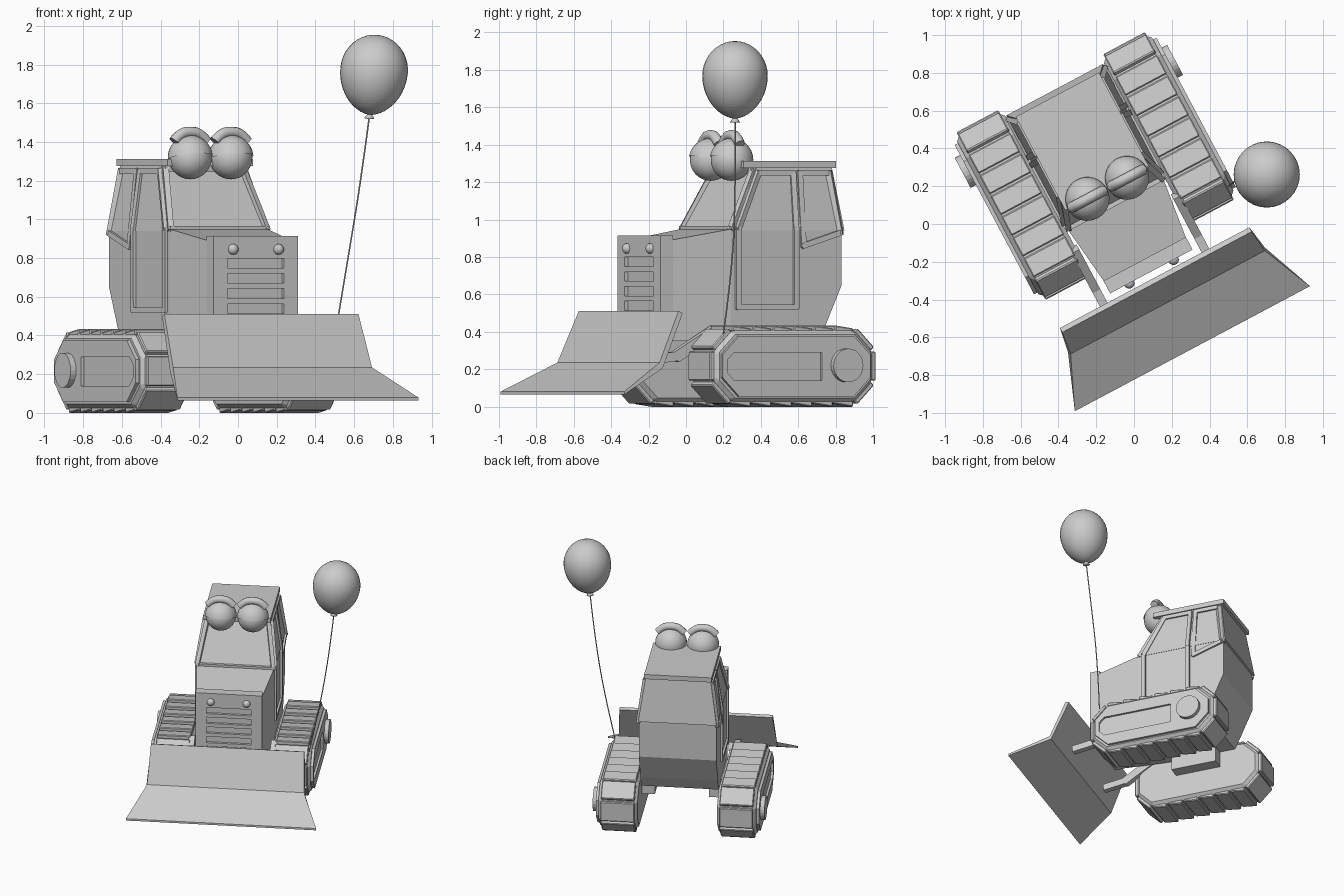
import bpy, bmesh, math
from mathutils import Matrix, Vector

if "Cube" in bpy.data.objects:
    bpy.data.objects.remove(bpy.data.objects["Cube"])

# whole machine is turned about z
FRAME = Matrix.Rotation(math.radians(28), 4, 'Z') @ Matrix.Translation((-0.037, 0, 0))
grey = bpy.data.materials.new("plain_grey")
grey.diffuse_color = (0.6, 0.6, 0.6, 1)
grey.use_nodes = True
grey.node_tree.nodes["Principled BSDF"].inputs["Base Color"].default_value = grey.diffuse_color


def finish(name, bm, frame=FRAME, smooth=False, bevel=0):
    bmesh.ops.recalc_face_normals(bm, faces=bm.faces)
    me = bpy.data.meshes.new(name)
    bm.to_mesh(me)
    bm.free()
    me.materials.append(grey)
    if smooth:
        me.shade_smooth()
    ob = bpy.data.objects.new(name, me)
    bpy.context.collection.objects.link(ob)
    ob.matrix_world = frame
    if bevel:
        b = ob.modifiers.new("bevel", 'BEVEL')
        b.width, b.segments = bevel, 1
    return ob


def loft(name, a, b, bevel=0):
    """Closed solid between two outlines with equal point counts."""
    bm = bmesh.new()
    va, vb = [bm.verts.new(p) for p in a], [bm.verts.new(p) for p in b]
    bm.faces.new(va)
    bm.faces.new(vb)
    n = len(a)
    for i in range(n):
        j = (i + 1) % n
        bm.faces.new((va[i], va[j], vb[j], vb[i]))
    return finish(name, bm, bevel=bevel)


def prism(name, pts, x0, x1, bevel=0):
    """Side profile (y, z) extruded across x."""
    return loft(name, [(x0, *p) for p in pts], [(x1, *p) for p in pts], bevel)


def box(name, x0, x1, y0, y1, z0, z1, bevel=0):
    return prism(name, [(y0, z0), (y1, z0), (y1, z1), (y0, z1)], x0, x1, bevel)


def beam(name, a, b, w, h):
    a, b = Vector(a), Vector(b)
    d = b - a
    bm = bmesh.new()
    bmesh.ops.create_cube(bm, size=1)
    m = Matrix.Translation((a + b) / 2) @ d.to_track_quat('Y', 'Z').to_matrix().to_4x4()
    bm.transform(m @ Matrix.Diagonal((w, d.length + w * 0.6, h, 1)))
    return finish(name, bm)


def window_frame(name, pts, w=0.03):
    for i, p in enumerate(pts):
        beam(name, p, pts[(i + 1) % len(pts)], w, w)


def ball(name, c, r, scale=(1, 1, 1), half=False, tilt=0):
    bm = bmesh.new()
    bmesh.ops.create_uvsphere(bm, u_segments=32, v_segments=16, radius=r)
    if half:
        bmesh.ops.bisect_plane(bm, geom=bm.verts[:] + bm.edges[:] + bm.faces[:], dist=1e-5,
                               plane_co=(0, 0, 0), plane_no=(0, 0, -1), clear_outer=True)
    bm.transform(Matrix.Translation(c) @ Matrix.Rotation(tilt, 4, 'X') @ Matrix.Diagonal((*scale, 1)))
    return finish(name, bm, smooth=True)


def tube(name, pts, r, frame=FRAME, res=2):
    cu = bpy.data.curves.new(name, 'CURVE')
    cu.dimensions, cu.bevel_depth, cu.bevel_resolution, cu.use_fill_caps = '3D', r, res, True
    sp = cu.splines.new('NURBS')
    sp.points.add(len(pts) - 1)
    for p, q in zip(sp.points, pts):
        p.co = (*q, 1)
    sp.order_u, sp.use_endpoint_u = 3, True
    cu.materials.append(grey)
    ob = bpy.data.objects.new(name, cu)
    bpy.context.collection.objects.link(ob)
    ob.matrix_world = frame


def octagon(y0, y1, z0, z1, c):
    return [(y0 + c, z0), (y1 - c, z0), (y1, z0 + c), (y1, z1 - c),
            (y1 - c, z1), (y0 + c, z1), (y0, z1 - c), (y0, z0 + c)]


# crawler tracks: belt, wedge pads, side plate with slot, hub
belt = octagon(-0.115, 0.85, 0.022, 0.41, 0.11)
for s in (-1, 1):
    prism("track_belt", belt, s * 0.295, s * 0.585, bevel=0.025)
    for i, p in enumerate(belt):
        a, b = Vector(p), Vector(belt[(i + 1) % 8])
        d = (b - a).normalized()
        n = Vector((d.y, -d.x))
        count = 6 if i in (0, 4) else 1
        for k in range(count):
            p0 = a.lerp(b, k / count) + d * 0.006
            p1 = a.lerp(b, (k + 1) / count) - d * 0.006
            lo, hi = (0.02, 0.02) if count == 1 else (0.008, 0.024)
            prism("track_pad", [p0 - n * 0.01, p1 - n * 0.01, p1 + n * hi, p0 + n * lo],
                  s * 0.315, s * 0.565, bevel=0.006)
    plate = prism("track_side_plate", octagon(-0.08, 0.815, 0.055, 0.377, 0.10), s * 0.57, s * 0.605)
    slot = prism("slot_cutter", [(-0.05, 0.18), (-0.01, 0.14), (0.52, 0.14), (0.52, 0.29),
                                 (-0.01, 0.29), (-0.05, 0.25)], s * 0.588, s * 0.65)
    slot.hide_render = slot.hide_viewport = True
    m = plate.modifiers.new("slot", 'BOOLEAN')
    m.object, m.operation, m.solver = slot, 'DIFFERENCE', 'EXACT'
    ring = [(0.665 + 0.09 * math.cos(t * math.tau / 24), 0.22 + 0.09 * math.sin(t * math.tau / 24))
            for t in range(24)]
    prism("wheel_hub", ring, s * 0.59, s * 0.637)
    box("track_mount", s * 0.2, s * 0.31, 0.2, 0.55, 0.23, 0.38)

# lower cab body
prism("cab_body", [(0.14, 0.35), (0.67, 0.35), (0.715, 0.44), (0.81, 0.65), (0.81, 0.95), (0.14, 0.95)],
      -0.287, 0.287)
# hood tapering to the front
loft("hood", [(-0.287, 0.145, 0.35), (0.287, 0.145, 0.35), (0.287, 0.145, 0.95), (-0.287, 0.145, 0.95)],
     [(-0.245, -0.2, 0.35), (0.245, -0.2, 0.35), (0.245, -0.2, 0.89), (-0.245, -0.2, 0.89)])

# grille panel with slats and lamps
panel = box("grille_panel", -0.247, 0.247, -0.265, -0.19, 0.35, 0.915)
for k in range(5):
    z = 0.435 + 0.0785 * k
    cut = box("grille_cutter", -0.165, 0.165, -0.3, -0.245, z, z + 0.05)
    cut.hide_render = cut.hide_viewport = True
    m = panel.modifiers.new("slat", 'BOOLEAN')
    m.object, m.operation, m.solver = cut, 'DIFFERENCE', 'EXACT'
for s in (-1, 1):
    ball("headlight", (s * 0.133, -0.265, 0.845), 0.028)

# upper cab and roof
loft("cab_top", [(-0.29, 0.14, 0.94), (0.29, 0.14, 0.94), (0.29, 0.825, 0.94), (-0.29, 0.825, 0.94)],
     [(-0.24, 0.32, 1.28), (0.24, 0.32, 1.28), (0.24, 0.775, 1.28), (-0.24, 0.775, 1.28)])
box("roof", -0.25, 0.25, 0.235, 0.795, 1.275, 1.312)


def side_x(z):
    return 0.287 if z < 0.95 else 0.29 - 0.05 * (z - 0.94) / 0.34


# windshield, door and rear side window frames
window_frame("windshield_frame", [(-0.28, 0.145, 0.95), (0.28, 0.145, 0.95), (0.225, 0.305, 1.26), (-0.225, 0.305, 1.26)])
door = [(0.18, 0.53), (0.53, 0.53), (0.53, 0.95), (0.535, 1.25), (0.325, 1.25), (0.18, 0.95)]
rear = [(0.575, 0.86), (0.8, 0.93), (0.755, 1.25), (0.575, 1.25)]
for s in (-1, 1):
    window_frame("door_frame", [(s * side_x(z), y, z) for y, z in door])
    window_frame("rear_window_frame", [(s * side_x(z), y, z) for y, z in rear])

# push blade: folded sheet flaring to the lip
section = [(0.568, -0.328, 0.51), (0.582, -0.45, 0.235), (0.705, -0.728, 0.08), (0.705, -0.728, 0.065),
           (0.59, -0.435, 0.205), (0.568, -0.302, 0.5)]
loft("blade", [(-x, y, z) for x, y, z in section], section)
for s in (-1, 1):
    beam("blade_arm", (s * 0.305, -0.36, 0.25), (s * 0.305, -0.2, 0.27), 0.045, 0.05)
    beam("blade_arm", (s * 0.305, -0.2, 0.27), (s * 0.305, 0.02, 0.4), 0.045, 0.06)

# eyes with lids and brows
for s in (-1, 1):
    c = Vector((s * 0.119, 0.232, 1.318))
    ball("eyeball", c, 0.111)
    ball("eyelid", c, 0.117, half=True, tilt=math.radians(-12))
    tube("eyebrow", [c + Vector(p) for p in ((-0.095, 0, 0.085), (-0.06, 0, 0.125), (0, 0, 0.135),
                                            (0.06, 0, 0.125), (0.095, 0, 0.085))], 0.028, res=4)

# balloon, knot and string
def lathe(name, prof, base):
    bm = bmesh.new()
    vs = [bm.verts.new((r, 0, z)) for r, z in prof]
    es = [bm.edges.new(e) for e in zip(vs, vs[1:])]
    bmesh.ops.spin(bm, geom=vs + es, cent=(0, 0, 0), axis=(0, 0, 1), angle=math.tau, steps=32)
    bmesh.ops.remove_doubles(bm, verts=bm.verts, dist=1e-5)
    return finish(name, bm, frame=Matrix.Translation(base) @ Matrix.Rotation(0.1, 4, 'Y'), smooth=True)


prof = [(0, 0.0)]
for k in range(1, 20):
    t = math.pi * k / 20
    low = t < math.pi / 2
    r = 0.175 * math.sin(t) ** (1.12 if low else 1)
    prof.append((r, 0.23 - (0.23 if low else 0.185) * math.cos(t)))
prof.append((0, 0.415))
lathe("balloon", prof, (0.68, 0.262, 1.54))
lathe("balloon_knot", [(0, -0.022), (0.026, -0.02), (0.02, -0.008), (0.009, 0.004), (0, 0.008)], (0.68, 0.262, 1.54))
tube("balloon_string", [(0.677, 0.262, 1.52), (0.635, 0.265, 1.2), (0.56, 0.25, 0.75), (0.5, 0.2, 0.39)], 0.004,
     frame=Matrix.Identity(4))
